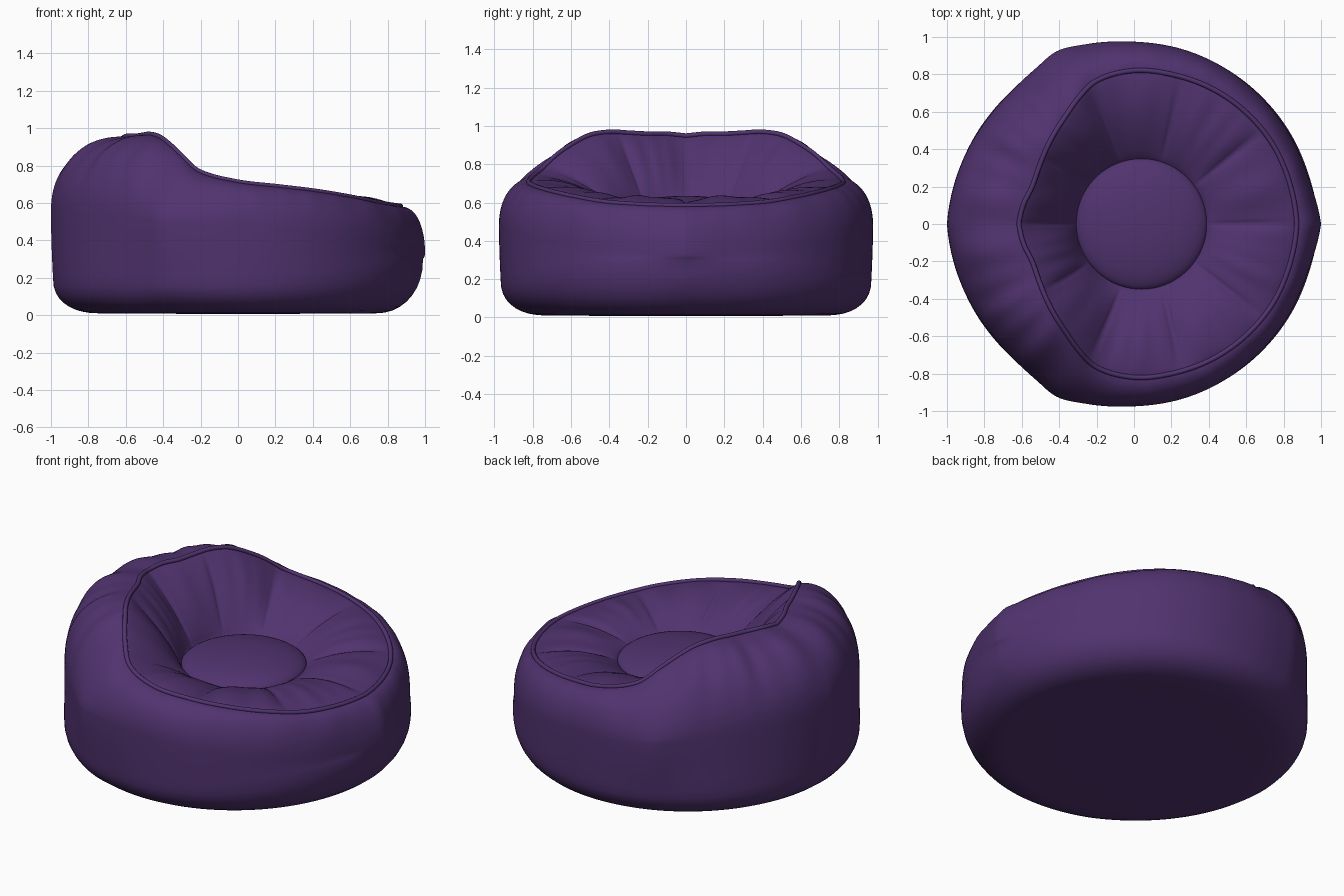
import bpy, bmesh, math
from math import sin, cos, pi, exp

if "Cube" in bpy.data.objects:
    bpy.data.objects.remove(bpy.data.objects["Cube"])

N = 240  # columns round the bag

purple = bpy.data.materials.new("purple fabric")
purple.diffuse_color = (0.082, 0.033, 0.160, 1)
purple.use_nodes = True
purple.node_tree.nodes["Principled BSDF"].inputs["Base Color"].default_value = purple.diffuse_color

# half outline by angle from +x: outer radius, rim radius, rim height, shoulder fullness
ANG = [0, 15, 30, 45, 60, 75, 90, 105, 114, 122, 130, 140, 150, 160, 170, 180]
OUT = [1.0, .965, .96, .96, .965, .97, .975, .995, 1.012, .985, .97, .965, .97, .978, .988, 1.0]
RIM = [.87, .86, .855, .845, .835, .825, .82, .79, .735, .685, .65, .615, .59, .58, .60, .615]
TOP = [.58, .585, .60, .63, .66, .685, .71, .765, .85, .91, .95, .965, .96, .955, .955, .945]
FULL = [2.1, 2.1, 2.1, 2.1, 2.1, 2.1, 2.1, 1.8, 1.5, 1.65, 1.9, 2.05, 2.15, 2.2, 2.25, 2.3]


def interp(ys, d):
    """Smooth cubic through the half outline table, mirrored in y."""
    d = d % 360
    d = 360 - d if d > 180 else d
    n = len(ANG)
    i = max(k for k in range(n - 1) if ANG[k] <= d + 1e-9)

    def slope(k):
        a, b = max(k - 1, 0), min(k + 1, n - 1)
        return (ys[b] - ys[a]) / (ANG[b] - ANG[a])
    h = ANG[i + 1] - ANG[i]
    t = (d - ANG[i]) / h
    return ((2*t**3 - 3*t*t + 1) * ys[i] + (t**3 - 2*t*t + t) * h * slope(i)
            + (3*t*t - 2*t**3) * ys[i+1] + (t**3 - t*t) * h * slope(i+1))


def loft(name, columns, cap_start=False, cap_end=False):
    """Skin a ring of profile columns into a smooth object."""
    bm = bmesh.new()
    grid = [[bm.verts.new(p) for p in col] for col in columns]
    n, m = len(grid), len(grid[0])
    for i in range(n):
        a, b = grid[i], grid[(i + 1) % n]
        for j in range(m - 1):
            bm.faces.new((a[j], b[j], b[j + 1], a[j + 1]))
    if cap_start:
        bm.faces.new([c[0] for c in reversed(grid)])
    if cap_end:
        bm.faces.new([c[-1] for c in grid])
    me = bpy.data.meshes.new(name)
    bm.to_mesh(me)
    bm.free()
    me.materials.append(purple)
    for p in me.polygons:
        p.use_smooth = True
    ob = bpy.data.objects.new(name, me)
    bpy.context.collection.objects.link(ob)
    return ob


def gather(a):
    """Irregular cloth gathers round the rim, mirrored in y."""
    a = abs((a + pi) % (2 * pi) - pi)
    return (cos(17 * a + 1.3 * sin(3 * a)) + .7 * cos(29 * a + 2 * sin(5 * a))) / 1.7


angles = [2 * pi * i / N for i in range(N)]
body, ring, disc, rim_path = [], [], [], []
for a in angles:
    d = math.degrees(a)
    R, r, Z, full = (interp(t, d) for t in (OUT, RIM, TOP, FULL))
    ca, sa = cos(a), sin(a)
    front, back = max(ca, 0) ** 1.5, max(-ca, 0)
    zb = .20 + .10 * front                      # top of bottom rounding
    zs = .48 - .15 * front + .07 * back         # start of shoulder
    e, eb = 2 / full, 2 / (2.4 - .2 * front)
    low = .97 + .018 * ca * ca                  # smooth outline near the floor
    # outer body: base, rounded foot, wall, shoulder up to the rim
    col = [(.3 * ca, .3 * sa, .008)]
    for k in range(10):
        t = k / 9 * pi / 2
        rr = low * (.74 + .255 * sin(t) ** eb)
        rr += (R - low) * .5 * sin(t) ** 4
        col.append((rr * ca, rr * sa, zb - (zb - .01) * max(cos(t), 0) ** eb))
    r0 = low * .995 + (R - low) * .5
    for k in range(1, 4):
        rr = r0 + (R - r0) * sin(k / 4 * pi / 2)
        col.append((rr * ca, rr * sa, zb + (zs - zb) * k / 4))
    w = gather(a)
    for k in range(19):
        t = k / 18 * pi / 2
        s = sin(t)
        fold = .009 * w * sin(2 * t) * s * (.4 + back)
        rr = r + (R - r) * max(cos(t), 0) ** e + fold * .6
        col.append((rr * ca, rr * sa, zs + (Z - zs) * s ** e + fold))
    body.append(col)
    rim_path.append((r * ca, r * sa, Z + .004))
    # padded ring from rim down to the seat disc
    ex, ey, ez = .04 + .35 * ca, .35 * sa, .555
    puff = abs(sin(5 * a)) ** .5
    col = []
    for k in range(21):
        q = k / 20
        b = sin(pi * q) ** .8 if 0 < q < 1 else 0
        lift = b * (.022 + .035 * puff + .004 * front)
        lift += .010 * b * (1 - q) * gather(a + .4)
        out = -back * lift                      # backrest pads swell forward
        col.append((r * ca + (ex - r * ca) * q - out * .6,
                    r * sa + (ey - r * sa) * q,
                    Z + (ez - Z) * q + lift * (1 - .5 * back)))
    col.append((.04 + .33 * ca, .33 * sa, .53))
    ring.append(col)
    # domed seat disc
    col = [(.04 + .34 * ca, .34 * sa, .53)]
    for k in range(13):
        t = k / 13 * pi / 2
        rr = .35 * cos(t)
        col.append((.04 + rr * ca, rr * sa, .55 + .085 * sin(t) ** 1.1))
    disc.append(col)

loft("bag_body", body, cap_start=True)
loft("padded_ring", ring)
loft("seat_disc", disc, cap_end=True)

# piping along the rim
piping = []
for i, p in enumerate(rim_path):
    q0, q1 = rim_path[i - 1], rim_path[(i + 1) % N]
    tx, ty = q1[0] - q0[0], q1[1] - q0[1]
    l = math.hypot(tx, ty)
    nx, ny = ty / l, -tx / l
    piping.append([(p[0] + nx * .013 * cos(u), p[1] + ny * .013 * cos(u), p[2] + .013 * sin(u))
                   for u in (2 * pi * k / 10 for k in range(11))])
loft("rim_piping", piping)

# consistent outward normals
for ob in bpy.context.collection.objects:
    bm = bmesh.new()
    bm.from_mesh(ob.data)
    bmesh.ops.remove_doubles(bm, verts=bm.verts, dist=1e-5)
    bmesh.ops.recalc_face_normals(bm, faces=bm.faces)
    if ob.name == "padded_ring":
        bm.normal_update()
        if sum(f.normal.z for f in bm.faces) < 0:
            bmesh.ops.reverse_faces(bm, faces=bm.faces)
    bm.to_mesh(ob.data)
    bm.free()
